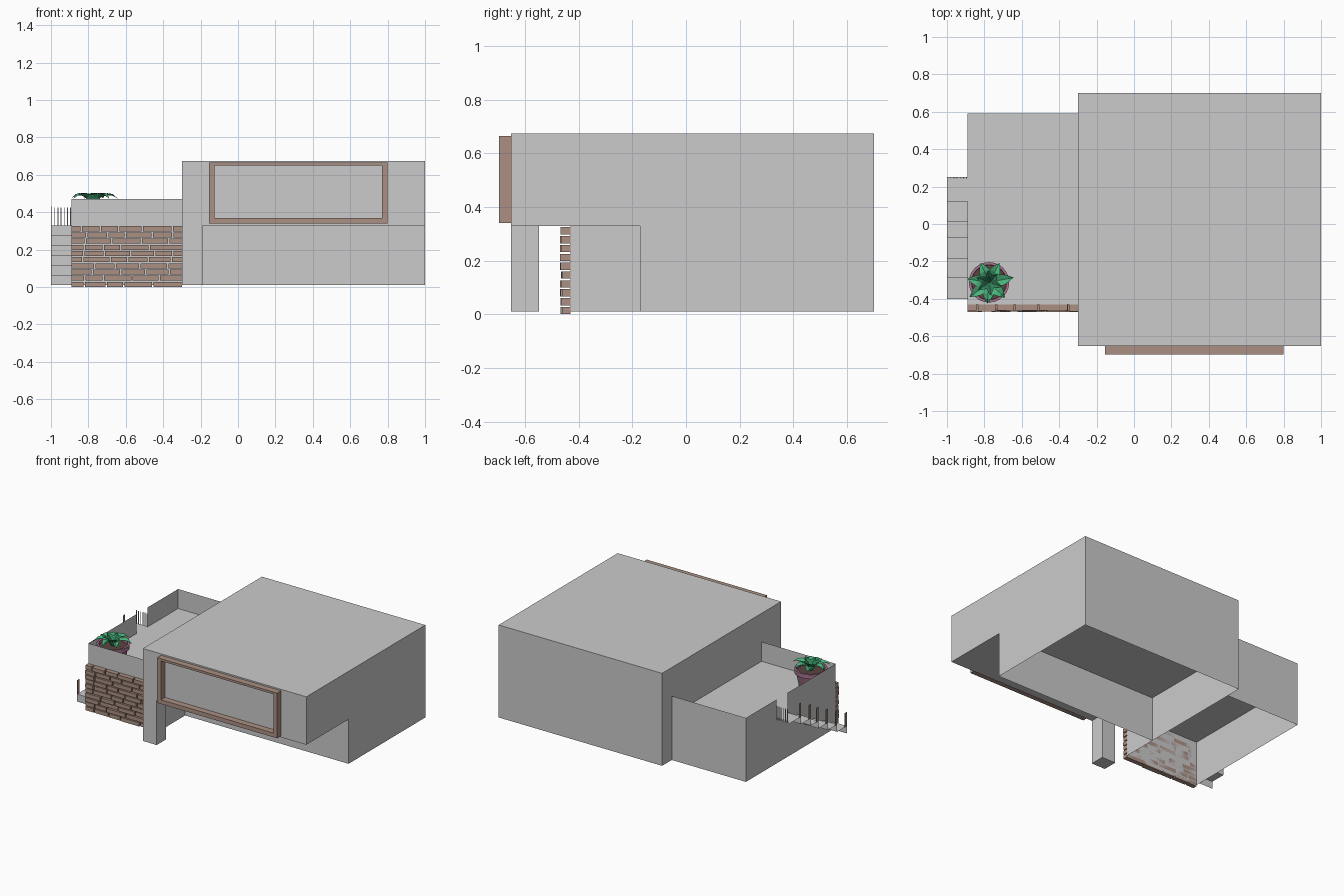
import bpy, bmesh, math, random
from mathutils import Vector, Matrix

if "Cube" in bpy.data.objects:
    bpy.data.objects.remove(bpy.data.objects["Cube"])

random.seed(4)


def mat(name, rgb):
    m = bpy.data.materials.new(name)
    m.diffuse_color = (*rgb, 1)
    m.use_nodes = True
    m.node_tree.nodes["Principled BSDF"].inputs["Base Color"].default_value = m.diffuse_color
    return m


BROWN = mat("brown", (0.41, 0.28, 0.23))
MAUVE = mat("mauve", (0.38, 0.17, 0.27))
SOIL = mat("soil", (0.10, 0.06, 0.05))
GREEN = mat("green", (0.07, 0.46, 0.20))
DARK_GREEN = mat("dark_green", (0.03, 0.22, 0.10))


def finish(name, bm, material=None):
    me = bpy.data.meshes.new(name)
    bm.to_mesh(me)
    bm.free()
    ob = bpy.data.objects.new(name, me)
    bpy.context.collection.objects.link(ob)
    if material:
        me.materials.append(material)
    return ob


def add_box(bm, x0, x1, y0, y1, z0, z1, open_bottom=False):
    """Box between two corners, optionally without its underside."""
    m = Matrix.Translation(((x0 + x1) / 2, (y0 + y1) / 2, (z0 + z1) / 2)) \
        @ Matrix.Diagonal((x1 - x0, y1 - y0, z1 - z0, 1))
    verts = bmesh.ops.create_cube(bm, size=1, matrix=m)["verts"]
    if open_bottom:
        faces = {f for v in verts for f in v.link_faces}
        low = [f for f in faces if f.normal.z < -0.5 or
               all(abs(v.co.z - z0) < 1e-5 for v in f.verts)]
        bmesh.ops.delete(bm, geom=low, context="FACES_ONLY")


def box(name, *dims, material=None, open_bottom=False):
    bm = bmesh.new()
    add_box(bm, *dims, open_bottom=open_bottom)
    return finish(name, bm, material)


def quad(bm, *pts):
    bm.faces.new([bm.verts.new(p) for p in pts])


# house volumes; the ground floor shells are open underneath
FLOOR, BASE, TOP = 0.33, 0.01, 0.675
box("upper_floor", -0.30, 1.0, -0.652, 0.70, FLOOR, TOP)
box("ground_floor", -0.30, 1.0, -0.172, 0.70, BASE, FLOOR, open_bottom=True)
box("corner_pillar", -0.30, -0.19, -0.652, -0.547, BASE, FLOOR)
box("terrace_base", -0.89, -0.30, -0.43, 0.59, BASE, FLOOR, open_bottom=True)

# terrace parapet: thin sheets with a gap where the stairs arrive
bm = bmesh.new()
for (xa, ya), (xb, yb) in [((-0.30, 0.59), (-0.89, 0.59)),
                           ((-0.89, 0.59), (-0.89, 0.245)),
                           ((-0.89, 0.12), (-0.89, -0.43)),
                           ((-0.89, -0.43), (-0.30, -0.43))]:
    quad(bm, (xa, ya, FLOOR), (xa, ya, 0.47), (xb, yb, 0.47), (xb, yb, FLOOR))
bmesh.ops.remove_doubles(bm, verts=bm.verts, dist=1e-4)
finish("terrace_parapet", bm)

# window frame on the upper front
bm = bmesh.new()
FX0, FX1, FZ0, FZ1 = -0.155, 0.80, 0.34, 0.665
for x0, x1, z0, z1 in [(FX0, FX1, FZ0, FZ0 + 0.03),
                       (FX0, FX1, FZ1 - 0.016, FZ1),
                       (FX0, FX0 + 0.03, FZ0 + 0.03, FZ1 - 0.016),
                       (FX1 - 0.03, FX1, FZ0 + 0.03, FZ1 - 0.016)]:
    add_box(bm, x0, x1, -0.697, -0.652, z0, z1)
finish("window_frame", bm, BROWN)

# brick cladding: staggered courses of uneven bricks
bm = bmesh.new()
ROWS = 10
h = FLOOR / ROWS
for r in range(ROWS):
    x = -0.89
    length = random.uniform(0.05, 0.14)
    while x < -0.302:
        end = min(x + length, -0.30)
        if -0.30 - end < 0.03:
            end = -0.30
        add_box(bm, x, end - (0.008 if end < -0.30 else 0),
                -random.uniform(0.461, 0.47), -0.43,
                r * h + 0.001, (r + 1) * h - 0.005)
        x = end
        length = random.uniform(0.09, 0.16)
finish("brick_cladding", bm, BROWN)

# stairs: thin treads and risers going down toward the front
EDGES = [0.25, 0.12, 0.01, -0.075, -0.185, -0.29, -0.40]
rise = (FLOOR - BASE) / 6
bm = bmesh.new()
posts = bmesh.new()
for i in range(6):
    ya, yb, z = EDGES[i], EDGES[i + 1], FLOOR - i * rise
    quad(bm, (-1, ya, z), (-0.89, ya, z), (-0.89, yb, z), (-1, yb, z))
    quad(bm, (-1, yb, z), (-0.89, yb, z), (-0.89, yb, z - rise), (-1, yb, z - rise))
    add_box(posts, -1.0, -0.997, yb, yb + 0.022, z, z + 0.10)
bmesh.ops.remove_doubles(bm, verts=bm.verts, dist=1e-4)
finish("stairs", bm)
finish("stair_posts", posts, BROWN)

# slim balusters along the back of the landing
bm = bmesh.new()
for i in range(6):
    x = -0.982 + i * 0.017
    add_box(bm, x, x + 0.004, 0.244, 0.248, FLOOR, FLOOR + 0.095)
finish("landing_balusters", bm)

# plant pot: turned profile with a rim
PX, PY = -0.775, -0.312
bm = bmesh.new()
SEG = 24
profile = [(0.078, 0.331), (0.098, 0.425), (0.108, 0.425),
           (0.108, 0.455), (0.094, 0.455), (0.092, 0.435)]
rings = [[bm.verts.new((PX + r * math.cos(2 * math.pi * k / SEG),
                        PY + r * math.sin(2 * math.pi * k / SEG), z))
          for k in range(SEG)] for r, z in profile]
for a, b in zip(rings, rings[1:]):
    for k in range(SEG):
        n = (k + 1) % SEG
        bm.faces.new((a[k], a[n], b[n], b[k]))
bm.faces.new(rings[0][::-1])
pot = finish("plant_pot", bm, MAUVE)
bm = bmesh.new()
bmesh.ops.create_circle(bm, cap_ends=True, segments=SEG, radius=0.093,
                        matrix=Matrix.Translation((PX, PY, 0.437)))
finish("pot_soil", bm, SOIL)


def leaf(bm, angle, path, width):
    """Folded pointed leaf following (radius, height) points."""
    out = Vector((math.cos(angle), math.sin(angle), 0))
    side = Vector((-out.y, out.x, 0))
    shape = [0.35, 0.85, 1.0, 0.6, 0.02]
    rows = []
    for (r, z), s in zip(path, shape):
        c = Vector((PX, PY, z)) + out * r
        w = side * width * s / 2
        up = Vector((0, 0, 0.012 * s))
        rows.append([bm.verts.new(p) for p in (c - w + up, c, c + w + up)])
    for a, b in zip(rows, rows[1:]):
        for j in range(2):
            bm.faces.new((a[j], b[j], b[j + 1], a[j + 1]))


# plant: drooping outer leaves and upright inner leaves
OUTER = [(0.008, 0.437), (0.04, 0.478), (0.07, 0.49), (0.10, 0.49), (0.128, 0.474)]
INNER = [(0.004, 0.44), (0.018, 0.468), (0.034, 0.486), (0.052, 0.495), (0.07, 0.503)]
for name, path, count, width, start, m in [
        ("outer_leaves", OUTER, 7, 0.06, 0.2, GREEN),
        ("inner_leaves", INNER, 6, 0.038, 0.65, DARK_GREEN)]:
    bm = bmesh.new()
    for k in range(count):
        f = random.uniform(0.88, 1.04)
        leaf(bm, start + 2 * math.pi * k / count + random.uniform(-0.12, 0.12),
             [(r * f, z) for r, z in path], width)
    finish(name, bm, m)

# smooth the round pot only
bpy.ops.object.select_all(action="DESELECT")
pot.select_set(True)
bpy.context.view_layer.objects.active = pot
bpy.ops.object.shade_smooth_by_angle()
